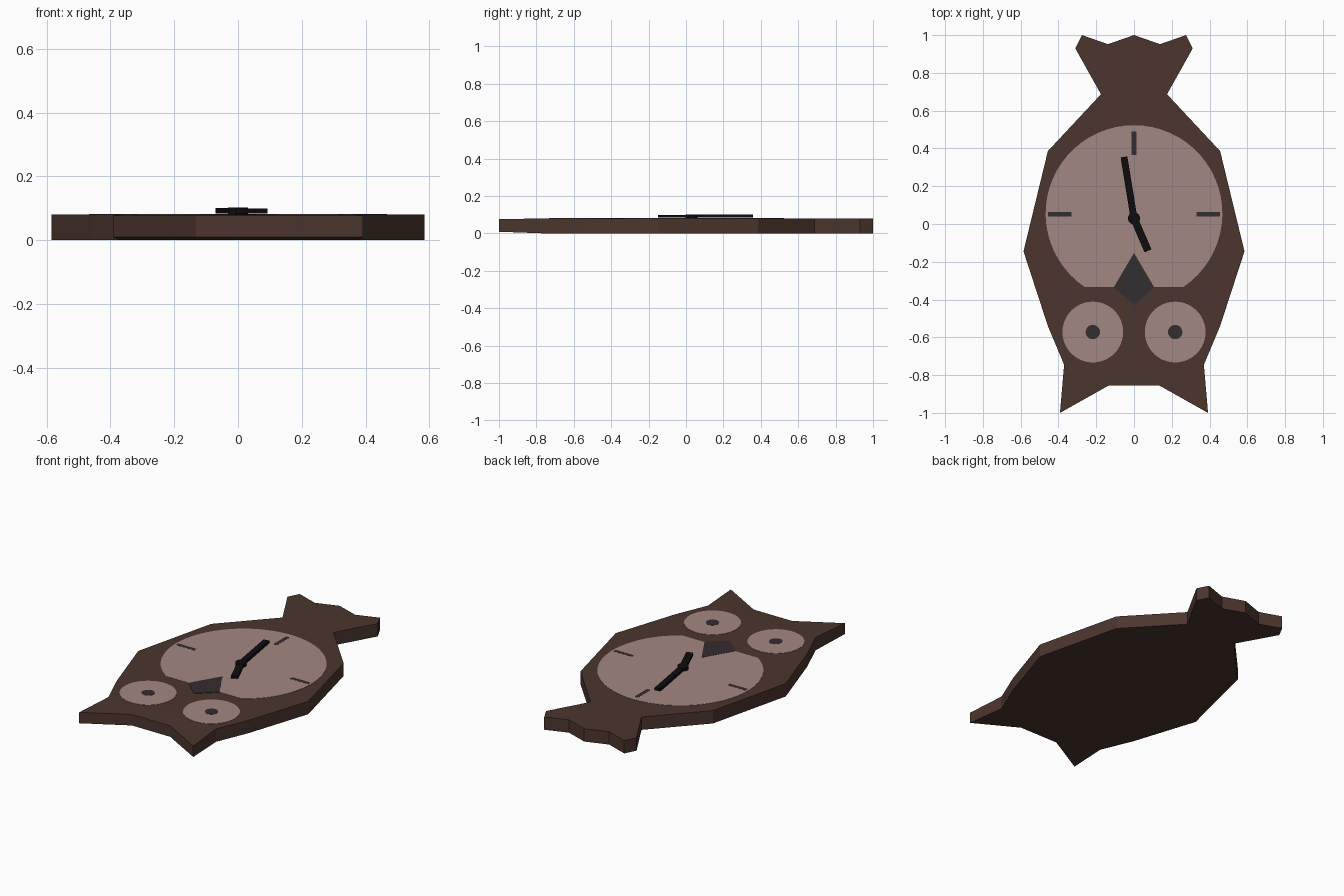
import bpy, bmesh, math
from mathutils import Vector

cube = bpy.data.objects.get("Cube")
if cube:
    bpy.data.objects.remove(cube)

TOP = 0.08


def material(name, rgb):
    m = bpy.data.materials.new(name)
    m.use_nodes = True
    m.diffuse_color = (*rgb, 1)
    m.node_tree.nodes["Principled BSDF"].inputs["Base Color"].default_value = (*rgb, 1)
    return m


BROWN = material("dark brown wood", (0.072, 0.036, 0.027))
PINK = material("dusty pink", (0.365, 0.245, 0.22))
CHARCOAL = material("charcoal", (0.034, 0.026, 0.028))
BLACK = material("black", (0.004, 0.004, 0.004))


def prism(name, outline, z0, z1, mat, shape=None):
    """Extrude a flat outline from z0 to z1; shape may edit the mesh."""
    bm = bmesh.new()
    base = bm.faces.new([bm.verts.new((x, y, z0)) for x, y in outline])
    new = bmesh.ops.extrude_face_region(bm, geom=[base])["geom"]
    for v in new:
        if isinstance(v, bmesh.types.BMVert):
            v.co.z = z1
    if shape:
        shape(bm)
    bmesh.ops.recalc_face_normals(bm, faces=bm.faces)
    mesh = bpy.data.meshes.new(name)
    bm.to_mesh(mesh)
    bm.free()
    mesh.materials.append(mat)
    obj = bpy.data.objects.new(name, mesh)
    bpy.context.collection.objects.link(obj)
    return obj


def disc(cx, cy, r, n=48):
    return [(cx + r * math.cos(math.tau * i / n), cy + r * math.sin(math.tau * i / n))
            for i in range(n)]


def bar(start, end, width):
    a, b = Vector(start), Vector(end)
    side = (b - a).normalized().orthogonal() * width / 2
    return [tuple(p) for p in (a - side, b - side, b + side, a + side)]


# Body outline: tail, shoulders, belly, jaw, ear tip, brow (mirrored in x)
half = [(0.138, 0.952), (0.275, 1.0), (0.311, 0.93), (0.175, 0.687), (0.456, 0.386),
        (0.585, -0.145), (0.456, -0.54), (0.37, -0.745), (0.392, -1.0), (0.132, -0.854)]
outline = [(0, 1.0)] + half + [(-x, y) for x, y in reversed(half)]


def thin_ears(bm):
    # Split the caps at the jaw, then slim the ear ends
    for z in (0, TOP):
        jaw = [v for v in bm.verts if abs(v.co.y + 0.745) < 0.001 and abs(v.co.z - z) < 0.001]
        bmesh.ops.connect_verts(bm, verts=jaw)
    for v in bm.verts:
        if v.co.y < -0.8:
            v.co.z = 0.009 if v.co.z < 0.04 else 0.077
    bmesh.ops.triangulate(bm, faces=[f for f in bm.faces if len(f.verts) > 4])


prism("body", outline, 0, TOP, BROWN, thin_ears)

# Dial: a disc cut straight across above the eyes
CX, CY, R, CUT = 0, 0.055, 0.468, -0.333
a0 = math.asin((CUT - CY) / R)
sweep = math.pi - 2 * a0
dial = [(CX + R * math.cos(a0 + sweep * i / 48), CY + R * math.sin(a0 + sweep * i / 48))
        for i in range(49)]
prism("dial", dial, TOP - 0.004, TOP + 0.0015, PINK)

# Hour marks
prism("top_mark", bar((0, 0.365), (0, 0.49), 0.024), TOP - 0.004, TOP + 0.002, CHARCOAL)

# Eyes, pupils and side marks
for side, s in (("left", 1), ("right", -1)):
    prism(side + "_eye", disc(s * 0.218, -0.572, 0.161), TOP - 0.004, TOP + 0.0015, PINK)
    prism(side + "_pupil", disc(s * 0.218, -0.572, 0.038, 24), TOP - 0.004, TOP + 0.0025, CHARCOAL)
    prism(side + "_mark", bar((s * 0.33, 0.052), (s * 0.455, 0.052), 0.024),
          TOP - 0.004, TOP + 0.002, CHARCOAL)

# Beak
prism("beak", [(0, -0.153), (-0.107, -0.335), (0, -0.43), (0.107, -0.335)],
      TOP - 0.004, TOP + 0.0025, CHARCOAL)

# Clock hands and hub
pivot = (0, 0.03)
prism("minute_hand", bar(pivot, (-0.053, 0.355), 0.036), 0.084, 0.1, BLACK)
prism("hour_hand", bar(pivot, (0.074, -0.142), 0.04), 0.084, 0.0995, BLACK)
prism("hub", disc(*pivot, 0.032, 24), TOP, 0.102, BLACK)
